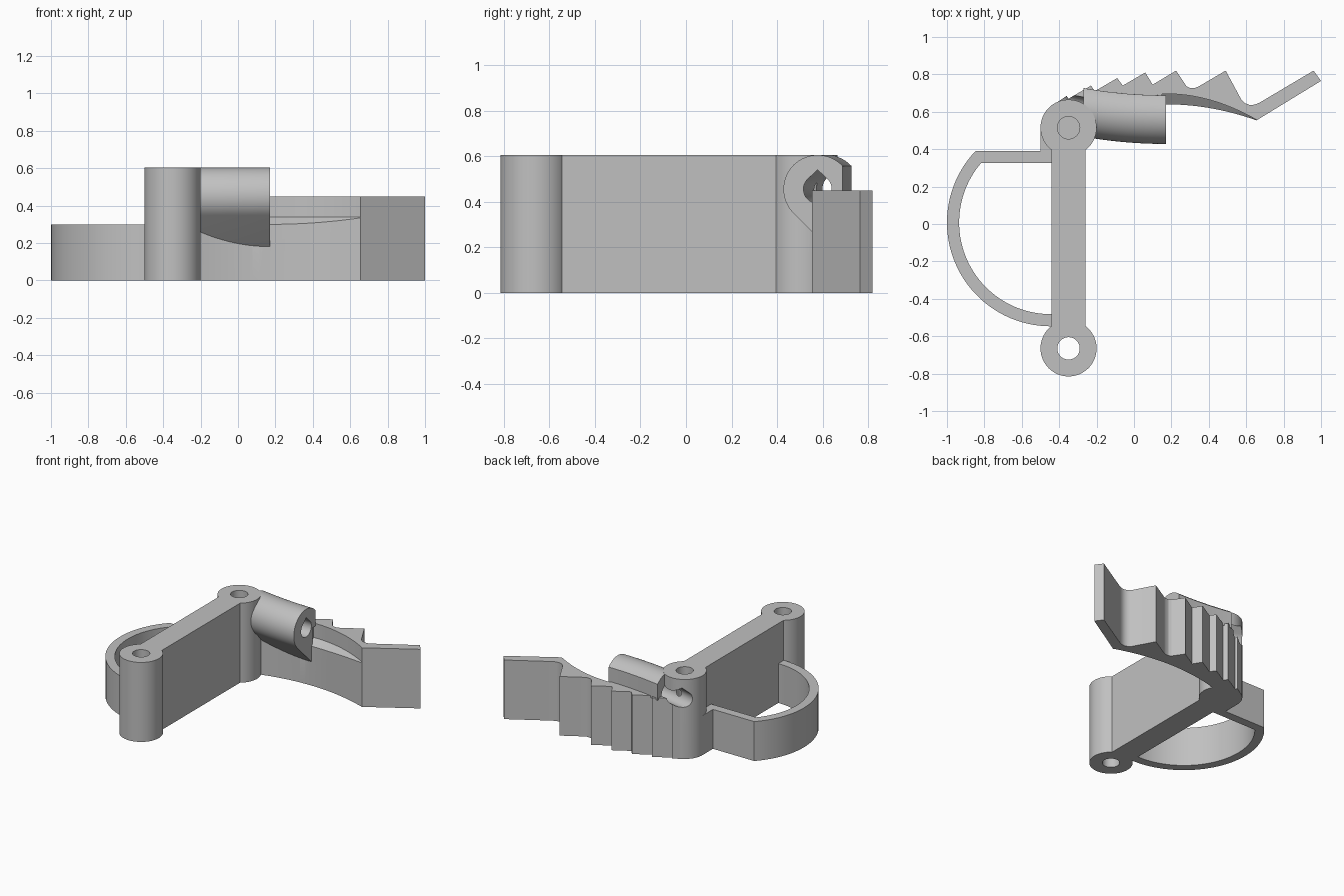
import bpy, bmesh, math
from math import cos, sin, radians

cube = bpy.data.objects.get("Cube")
if cube:
    bpy.data.objects.remove(cube, do_unlink=True)

grey = bpy.data.materials.new("light grey plastic")
grey.use_nodes = True
COLOUR = (0.53, 0.53, 0.53, 1)
grey.diffuse_color = COLOUR
grey.node_tree.nodes["Principled BSDF"].inputs["Base Color"].default_value = COLOUR


def arc(cx, cy, r, start, end, n):
    angles = [radians(start + (end - start) * i / n) for i in range(n + 1)]
    return [(cx + r * cos(a), cy + r * sin(a)) for a in angles]


def loft(name, sections):
    """Solid through a row of matching closed sections."""
    bm = bmesh.new()
    rings = [[bm.verts.new(p) for p in s] for s in sections]
    n = len(rings[0])
    for a, b in zip(rings, rings[1:]):
        for i in range(n):
            j = (i + 1) % n
            bm.faces.new((a[i], a[j], b[j], b[i]))
    bm.faces.new(rings[0])
    bm.faces.new(rings[-1])
    bmesh.ops.recalc_face_normals(bm, faces=bm.faces)
    mesh = bpy.data.meshes.new(name)
    bm.to_mesh(mesh)
    bm.free()
    mesh.materials.append(grey)
    obj = bpy.data.objects.new(name, mesh)
    bpy.context.collection.objects.link(obj)
    return obj


def prism(name, outline, z0, z1):
    return loft(name, [[(x, y, z) for x, y in outline] for z in (z0, z1)])


def cylinder(name, x, y, r, z0, z1, n=64):
    return prism(name, arc(x, y, r, 0, 360, n)[:-1], z0, z1)


def cut(obj, *cutters):
    bpy.context.view_layer.objects.active = obj
    for c in cutters:
        mod = obj.modifiers.new("cut", 'BOOLEAN')
        mod.operation = 'DIFFERENCE'
        mod.solver = 'EXACT'
        mod.object = c
        bpy.ops.object.modifier_apply(modifier=mod.name)


TOP, ARM_TOP, LOOP_TOP = 0.605, 0.45, 0.30
PX, FRONT_Y, BACK_Y = -0.35, -0.665, 0.515
BARREL_END, AXIS_Z = 0.17, 0.455


def axis_y(x):
    """Gently bent centre line of the barrel and its channel."""
    return 0.578 + 0.2 * (x - BARREL_END) ** 2


def arm_inner(x):
    return 0.64 - 0.365 * (x - BARREL_END) ** 2


def sweep(name, section, x0, x1, n):
    xs = [x0 + (x1 - x0) * i / n for i in range(n + 1)]
    return loft(name, [[(x, axis_y(x) + dy, AXIS_Z + dz) for dy, dz in section] for x in xs])


# Main bar and the two pivots
bar = prism("main_bar", [(-0.44, -0.57), (-0.26, -0.57), (-0.26, 0.42), (-0.44, 0.42)], 0, TOP)
front_pivot = cylinder("front_pivot", PX, FRONT_Y, 0.15, 0, TOP)
back_pivot = cylinder("back_pivot", PX, BACK_Y, 0.15, 0, TOP)
front_bore = cylinder("front_bore_cutter", PX, FRONT_Y, 0.06, -0.1, 0.8, 40)
back_bore = cylinder("back_bore_cutter", PX, BACK_Y, 0.06, 0.15, 0.8, 40)

# Finger loop
loop_outline = (arc(-0.445, 0.008, 0.555, 136.5, 270, 40)
                + [(-0.40, -0.547), (-0.40, -0.482)]
                + arc(-0.445, 0.008, 0.49, 270, 139.7, 40)
                + [(-0.43, 0.325), (-0.43, 0.515), (-0.5, 0.515), (-0.5, 0.39)])
finger_loop = prism("finger_loop", loop_outline, 0, LOOP_TOP)

# Toothed arm: curved inner side, angled tip, saw teeth along the back
inner = [(x, arm_inner(x)) for x in [-0.27 + 0.925 * i / 24 for i in range(25)]]
tip = [(1.0, 0.765), (0.96, 0.82), (0.67, 0.648), (0.645, 0.638), (0.62, 0.636),
       (0.595, 0.645), (0.575, 0.663)]
teeth = [(0.49, 0.82), (0.345, 0.735), (0.325, 0.727), (0.30, 0.727), (0.28, 0.737),
         (0.225, 0.82), (0.10, 0.745), (0.06, 0.81), (-0.06, 0.74), (-0.09, 0.78),
         (-0.21, 0.71), (-0.23, 0.74), (-0.35, 0.67), (-0.36, 0.685), (-0.42, 0.645),
         (-0.35, 0.60)]
arm = prism("toothed_arm", inner + tip + teeth, 0, ARM_TOP)

# Barrel with a sloping support underneath
barrel_section = (arc(0, 0, 0.15, 43, 225, 32)
                  + [(0.075, -0.287), (0.075, -0.02), (0.11, -0.02)])
barrel = sweep("barrel", barrel_section, -0.27, BARREL_END, 12)

# Teardrop channel through barrel and back pivot
channel = sweep("channel_cutter", arc(0, 0, 0.062, 135, 405, 28) + [(0, 0.085)], 0.22, -0.62, 16)

# Tapering ledge along the inner side of the arm
ledge = []
for i in range(17):
    x = 0.15 + 0.505 * i / 16
    t = (x - BARREL_END) / 0.485
    low, high = arm_inner(x), 0.695 - 0.139 * t * t
    z = 0.30 + 0.035 * max(t, 0) ** 2
    ledge.append([(x, low - 0.1, z - 0.004), (x, low, z), (x, high + 0.001, 0.34),
                  (x, high + 0.001, 0.6), (x, low - 0.1, 0.6)])
ledge_cutter = loft("ledge_cutter", ledge)

cut(front_pivot, front_bore)
cut(back_pivot, back_bore, channel)
cut(barrel, channel)
cut(arm, ledge_cutter, channel)
for c in (front_bore, back_bore, channel, ledge_cutter):
    bpy.data.objects.remove(c, do_unlink=True)

# Smooth curved walls, keep edges sharp
bpy.ops.object.select_all(action='DESELECT')
for part in (bar, front_pivot, back_pivot, finger_loop, arm, barrel):
    part.select_set(True)
bpy.context.view_layer.objects.active = bar
bpy.ops.object.shade_smooth_by_angle(angle=radians(25))
